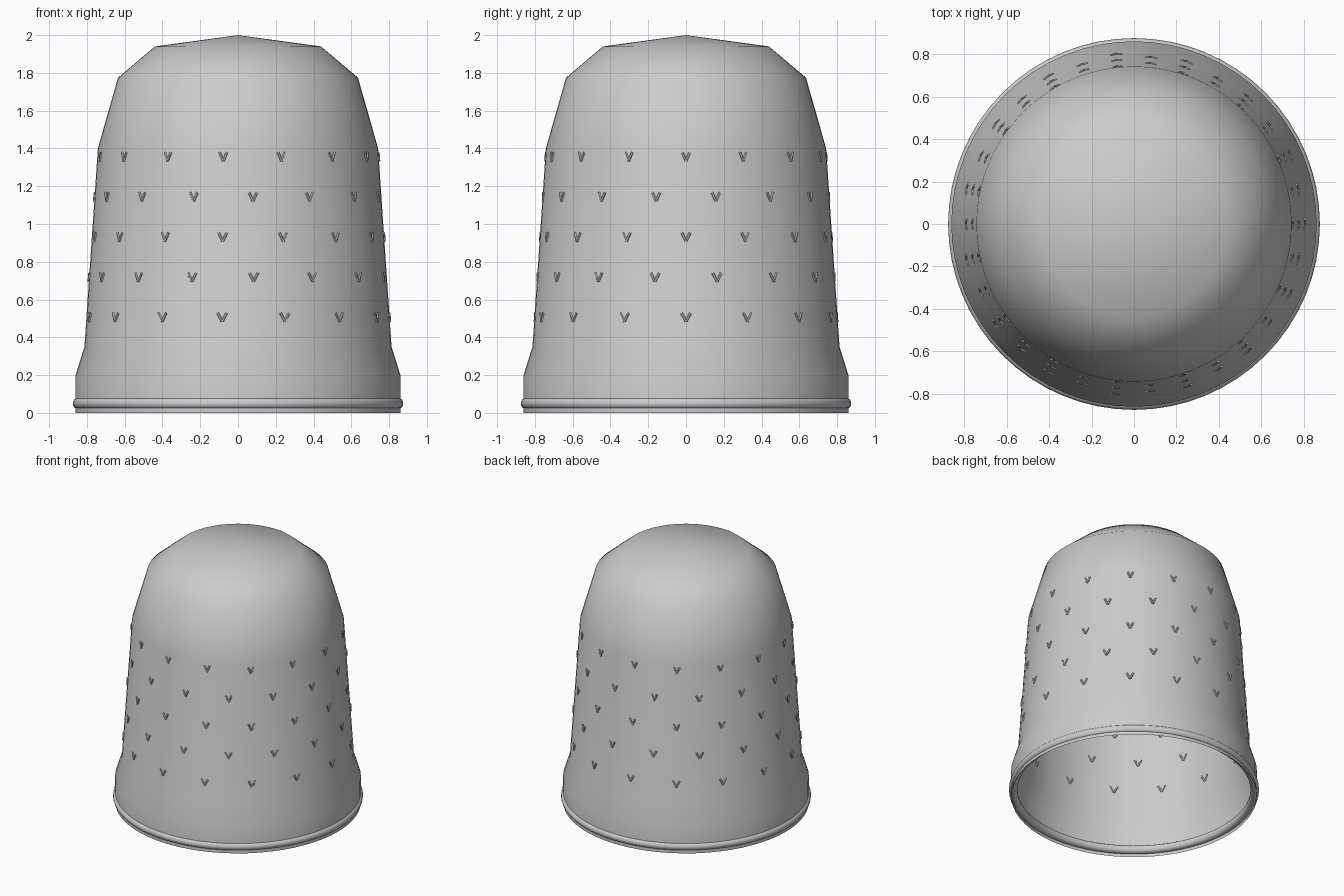
import bpy, bmesh, math
from mathutils import Vector, Matrix

if "Cube" in bpy.data.objects:
    bpy.data.objects.remove(bpy.data.objects["Cube"])

metal = bpy.data.materials.new("grey_metal")
metal.diffuse_color = (0.6, 0.6, 0.6, 1)
metal.use_nodes = True
metal.node_tree.nodes["Principled BSDF"].inputs["Base Color"].default_value = metal.diffuse_color

SEG = 64
PROFILE = [(0, 2.0), (0.44, 1.94), (0.635, 1.775), (0.742, 1.40),
           (0.813, 0.35), (0.86, 0.20), (0.86, 0.0)]


def finish(bm, name, smooth):
    mesh = bpy.data.meshes.new(name)
    bm.normal_update()
    bm.to_mesh(mesh)
    bm.free()
    for p in mesh.polygons:
        p.use_smooth = smooth
    mesh.materials.append(metal)
    obj = bpy.data.objects.new(name, mesh)
    bpy.context.collection.objects.link(obj)
    return obj


def lathe(name, pts, closed=False):
    """Spin a radius/height profile around the vertical axis."""
    bm = bmesh.new()
    vs = [bm.verts.new((r, 0, z)) for r, z in pts]
    pairs = list(zip(vs, vs[1:])) + ([(vs[-1], vs[0])] if closed else [])
    es = [bm.edges.new(p) for p in pairs]
    bmesh.ops.spin(bm, geom=vs + es, cent=(0, 0, 0), axis=(0, 0, 1),
                   angle=2 * math.pi, steps=SEG)
    bmesh.ops.remove_doubles(bm, verts=bm.verts[:], dist=1e-4)
    bmesh.ops.recalc_face_normals(bm, faces=bm.faces[:])
    return finish(bm, name, True)


# Thin domed shell, open at the bottom
lathe("shell", PROFILE)

# Rolled rim around the opening
rim = [(0.845 + 0.03 * math.cos(a), 0.05 + 0.03 * math.sin(a))
       for a in (2 * math.pi * i / 16 for i in range(16))]
lathe("rolled_rim", rim, closed=True)


# Small V-shaped grip marks in five staggered rows
def wall_radius(z):
    (r1, z1), (r0, z0) = PROFILE[3], PROFILE[4]
    return r0 + (r1 - r0) * (z - z0) / (z1 - z0)


bm = bmesh.new()
for row in range(5):
    z = 0.506 + 0.2125 * row
    half = 0.024 - 0.0012 * row
    for k in range(15):
        ang = math.radians(24 * k + 12 * (row % 2))
        place = Matrix.Rotation(ang, 4, 'Z') @ Matrix.Translation((wall_radius(z), 0, z))
        for side in (-1, 1):
            foot, tip = Vector((0.002, 0, -0.023)), Vector((-0.002, side * half, 0.023))
            leg = tip - foot
            turn = leg.to_track_quat('Z', 'Y').to_matrix().to_4x4()
            bmesh.ops.create_cone(
                bm, cap_ends=True, segments=6, radius1=0.007, radius2=0.007,
                depth=leg.length,
                matrix=place @ Matrix.Translation((foot + tip) / 2) @ turn)
finish(bm, "grip_marks", False)
